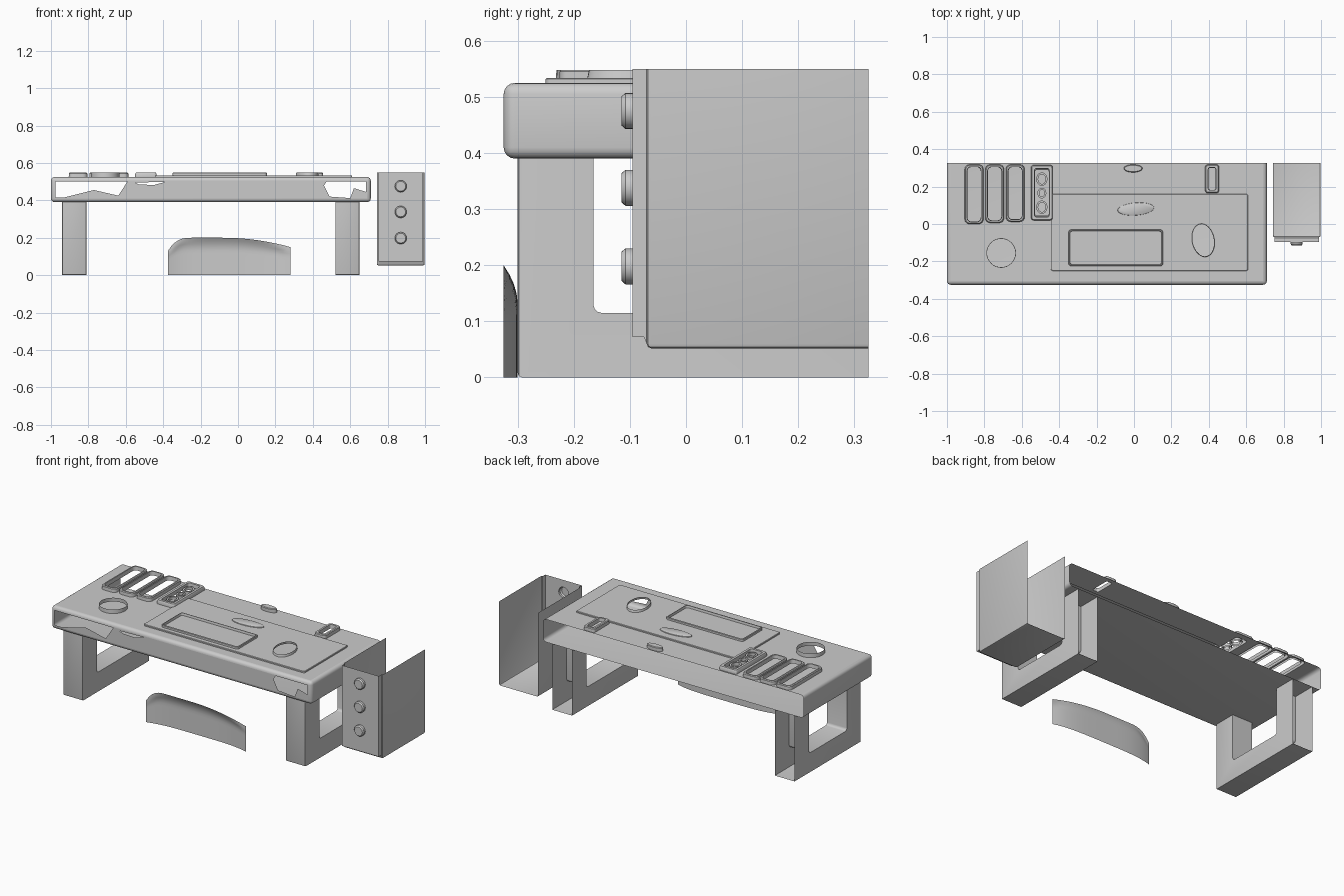
import bpy, bmesh, math
from mathutils import Vector

if "Cube" in bpy.data.objects:
    bpy.data.objects.remove(bpy.data.objects["Cube"])

BACK = 0.325
DECK, MAT, CUT = 0.525, 0.534, 0.548


def finish(name, bm, angle=35):
    me = bpy.data.meshes.new(name)
    bm.to_mesh(me)
    bm.free()
    ob = bpy.data.objects.new(name, me)
    bpy.context.collection.objects.link(ob)
    bpy.ops.object.select_all(action='DESELECT')
    ob.select_set(True)
    bpy.context.view_layer.objects.active = ob
    bpy.ops.object.shade_smooth_by_angle(angle=math.radians(angle))
    return ob


def ellipse(cx, cy, rx, ry, rot=0, n=32):
    c, s = math.cos(rot), math.sin(rot)
    pts = [(rx * math.cos(2 * math.pi * i / n), ry * math.sin(2 * math.pi * i / n)) for i in range(n)]
    return [(cx + x * c - y * s, cy + x * s + y * c) for x, y in pts]


def rounded(x0, x1, y0, y1, r, n=5):
    out = []
    for k, (cx, cy) in enumerate([(x1 - r, y1 - r), (x0 + r, y1 - r), (x0 + r, y0 + r), (x1 - r, y0 + r)]):
        for i in range(n):
            a = math.pi / 2 * (k + i / (n - 1))
            out.append((cx + r * math.cos(a), cy + r * math.sin(a)))
    return out


def scaled(pts, inset):
    xs, ys = [p[0] for p in pts], [p[1] for p in pts]
    cx, cy = (min(xs) + max(xs)) / 2, (min(ys) + max(ys)) / 2
    fx = 1 - 2 * inset / (max(xs) - min(xs))
    fy = 1 - 2 * inset / (max(ys) - min(ys))
    return [(cx + (x - cx) * fx, cy + (y - cy) * fy) for x, y in pts]


def horizontal(z):
    return lambda p: Vector((p[0], p[1], z))


def upright(y):
    return lambda p: Vector((p[0], y, p[1]))


def plate(name, loops, place, normal):
    """Flat sheet: first loop is the outline, the others are holes."""
    bm = bmesh.new()
    edges = []
    for loop in loops:
        vs = [bm.verts.new(place(p)) for p in loop]
        edges += [bm.edges.new((vs[i - 1], vs[i])) for i in range(len(vs))]
    bmesh.ops.triangle_fill(bm, use_beauty=True, edges=edges, normal=normal)
    for f in bm.faces:
        f.normal_update()
        if f.normal.dot(Vector(normal)) < 0:
            f.normal_flip()
    return finish(name, bm)


def tower(name, pts, levels, place, cap=False):
    """Stack of rings (inset, height) joined by walls, optionally capped."""
    bm = bmesh.new()
    rings = [[bm.verts.new(place(h)(p)) for p in scaled(pts, i)] for i, h in levels]
    n = len(pts)
    for a, b in zip(rings, rings[1:]):
        for i in range(n):
            bm.faces.new((a[i - 1], a[i], b[i], b[i - 1]))
    if cap:
        bm.faces.new(rings[-1])
    return finish(name, bm)


def shell(name, x, y, z, bevel, segs, drop):
    """Bevelled box with its back cut open and the chosen faces removed."""
    bm = bmesh.new()
    bmesh.ops.create_cube(bm, size=1)
    for v in bm.verts:
        v.co = Vector([(a + b) / 2 + c * (b - a) for (a, b), c in zip((x, y, z), v.co)])
    bmesh.ops.bevel(bm, geom=bm.edges[:], offset=bevel, segments=segs, profile=0.5, affect='EDGES')
    bmesh.ops.bisect_plane(bm, geom=bm.verts[:] + bm.edges[:] + bm.faces[:],
                           plane_co=(0, BACK, 0), plane_no=(0, 1, 0), clear_outer=True)
    bm.normal_update()
    gone = [f for f in bm.faces if any(f.normal.dot(Vector(d)) > 0.99 for d in drop)]
    bmesh.ops.delete(bm, geom=gone, context='FACES')
    return finish(name, bm)


# Desk shell, open at the back
shell("desk_shell", (-1, 0.71), (-0.325, 0.5), (0.39, DECK), 0.02, 4, [(0, -1, 0), (0, 0, 1)])

# Front panel with its broken openings
left_gap = [(-0.975, 0.502), (-0.59, 0.502), (-0.64, 0.425), (-0.77, 0.455), (-0.93, 0.415), (-0.975, 0.415)]
mid_gap = [(-0.55, 0.495), (-0.385, 0.499), (-0.45, 0.482), (-0.53, 0.485)]
right_gap = [(0.475, 0.502), (0.685, 0.502), (0.685, 0.445), (0.62, 0.465), (0.6, 0.412), (0.49, 0.42), (0.46, 0.48)]
plate("desk_front", [[(-0.98, 0.41), (0.69, 0.41), (0.69, 0.505), (-0.98, 0.505)],
                     left_gap, mid_gap, right_gap], upright(-0.325), (0, -1, 0))

# Outlines of the things standing on the desk
cup = ellipse(-0.71, -0.155, 0.077, 0.077)
mouse = ellipse(0.37, -0.087, 0.06, 0.09, 0.2)
trays = [rounded(x, x + 0.1, 0.0 + 0.006 * i, 0.318, 0.025) for i, x in enumerate((-0.905, -0.795, -0.685))]
holder = rounded(-0.55, -0.435, 0.02, 0.315, 0.012)
holder_slot = rounded(-0.53, -0.455, 0.045, 0.29, 0.012)
stand = rounded(0.38, 0.455, 0.165, 0.318, 0.015)
stand_slot = scaled(stand, 0.018)
mat = rounded(-0.445, 0.61, -0.25, 0.16, 0.01)
keyboard = rounded(-0.35, 0.155, -0.225, -0.03, 0.015)

# Desk top and mat
plate("desk_top", [[(-0.98, -0.305), (0.69, -0.305), (0.69, BACK), (-0.98, BACK)],
                   mat, cup, holder_slot, stand_slot] + trays, horizontal(DECK), (0, 0, 1))
tower("mat_edge", mat, [(0, DECK), (0, MAT - 0.002), (0.002, MAT)], horizontal)
plate("mat_top", [scaled(mat, 0.002), mouse], horizontal(MAT), (0, 0, 1))

# Open-topped items cut off just above the desk
tower("cup_wall", cup, [(0, DECK), (0.001, CUT)], horizontal)
tower("mouse_wall", mouse, [(0, MAT), (0.003, CUT)], horizontal)
for i, t in enumerate(trays):
    tower(f"tray_{i + 1}", t, [(0, DECK), (0.001, CUT - 0.004), (0.005, CUT), (0.012, CUT), (0.014, DECK)], horizontal)
tower("keyboard_wall", keyboard, [(0, MAT), (0, CUT - 0.003), (0.003, CUT), (0.006, CUT), (0.008, MAT)], horizontal)
tower("holder_frame", holder, [(0, DECK), (0, 0.54), (0.004, CUT), (0.018, CUT), (0.02, DECK)], horizontal)
for i, (y, r) in enumerate([(0.09, 0.03), (0.165, 0.024), (0.24, 0.03)]):
    ring = ellipse(-0.4925, y, r, r * 1.2, n=16)
    tower(f"holder_ring_{i + 1}", ring, [(0, DECK), (0, 0.542), (0.01, 0.542), (0.01, DECK)], horizontal)
tower("stand_frame", stand, [(0, DECK), (0.001, 0.544), (0.005, CUT), (0.016, CUT), (0.018, DECK)], horizontal)

# Low discs
tower("mat_disc", ellipse(0.01, 0.08, 0.098, 0.034, 0.08),
      [(0, MAT), (0.001, 0.538), (0.005, 0.54)], horizontal, cap=True)
tower("small_disc", ellipse(-0.005, 0.297, 0.05, 0.021),
      [(0, DECK), (0, CUT - 0.004), (0.004, CUT)], horizontal, cap=True)

# Ring-shaped legs, open at the back and where they meet the desk
def leg(name, x0, x1):
    bm = bmesh.new()
    outer = [(-0.30, 0.39), (-0.30, 0), (BACK, 0), (BACK, 0.39)]
    inner = [(-0.165, 0.39)] + [(-0.165 + 0.015 * (1 - math.cos(a)), 0.13 - 0.015 * math.sin(a))
                                for a in (0, 0.52, 1.05, 1.57)]
    inner += [(0.355 - 0.33 - p[0], p[1]) for p in reversed(inner)]
    loop = outer + inner[::-1]
    sides = [[bm.verts.new((x, y, z)) for y, z in loop] for x in (x0, x1)]
    n = len(loop)
    bm.faces.new(sides[0])
    bm.faces.new(sides[1][::-1])
    for i in range(n):
        j = (i + 1) % n
        a, b = loop[i], loop[j]
        if (a[0] == b[0] == BACK) or (a[1] == b[1] == 0.39):
            continue
        bm.faces.new((sides[0][j], sides[0][i], sides[1][i], sides[1][j]))
    bmesh.ops.recalc_face_normals(bm, faces=bm.faces[:])
    edges = [e for e in bm.edges if len(e.link_faces) == 2
             and all(abs(v.co.y + 0.30) < 1e-4 for v in e.verts)]
    bmesh.ops.bevel(bm, geom=edges, offset=0.008, segments=2, profile=0.5, affect='EDGES')
    bmesh.ops.triangulate(bm, faces=[f for f in bm.faces if len(f.verts) > 4])
    finish(name, bm)


leg("left_leg", -0.94, -0.81)
leg("right_leg", 0.52, 0.65)

# Side cabinet, open at the top and back
shell("cabinet_body", (0.742, 0.998), (-0.07, 0.5), (0.052, 0.7), 0.008, 2, [(0, -1, 0)])
body = bpy.data.objects["cabinet_body"].data
panel = [(0.75, 0.072), (0.99, 0.072), (0.99, CUT + 0.002), (0.75, CUT + 0.002)]
bm = bmesh.new()
bm.from_mesh(body)
bmesh.ops.bisect_plane(bm, geom=bm.verts[:] + bm.edges[:] + bm.faces[:],
                       plane_co=(0, 0, 0.55), plane_no=(0, 0, 1), clear_outer=True)
rim = [[bm.verts.new((x, y, z)) for x, z in pts] for y, pts in (
    (-0.07, [(0.75, 0.55), (0.75, 0.06), (0.99, 0.06), (0.99, 0.55)]),
    (-0.075, [(0.75, 0.55), (0.75, 0.072), (0.99, 0.072), (0.99, 0.55)]),
    (-0.095, [(0.75, 0.55), (0.75, 0.072), (0.99, 0.072), (0.99, 0.55)]))]
for a, b in zip(rim, rim[1:]):
    for i in range(3):
        bm.faces.new((a[i], a[i + 1], b[i + 1], b[i]))
bm.to_mesh(body)
bm.free()
knobs = [ellipse(0.87, z, 0.032, 0.032, n=24) for z in (0.475, 0.338, 0.198)]
plate("cabinet_front", [panel] + knobs, upright(-0.095), (0, -1, 0))
for i, k in enumerate(knobs):
    tower(f"knob_{i + 1}", k, [(0, -0.095), (0, -0.108), (0.006, -0.115)], upright, cap=True)

# Chair back: a shallow curved sheet at the front
bm = bmesh.new()
NU, NT = 32, 12
grid = []
for i in range(NU + 1):
    u = -1 + 2 * i / NU
    x = -0.0475 + 0.3275 * u
    top = 0.2 - 0.05 * max(0, (u + 0.1) / 1.1) ** 2 - 0.07 * max(0, (-0.6 - u) / 0.4) ** 3
    row = []
    for j in range(NT + 1):
        t = j / NT
        bend = min(1, abs(u) ** 4 + max(0, (t - 0.65) / 0.35) ** 2)
        row.append(bm.verts.new((x, -0.3 - 0.025 * bend, top * t)))
    grid.append(row)
for a, b in zip(grid, grid[1:]):
    for j in range(NT):
        bm.faces.new((a[j], a[j + 1], b[j + 1], b[j]))
finish("chair_back", bm, 60)
